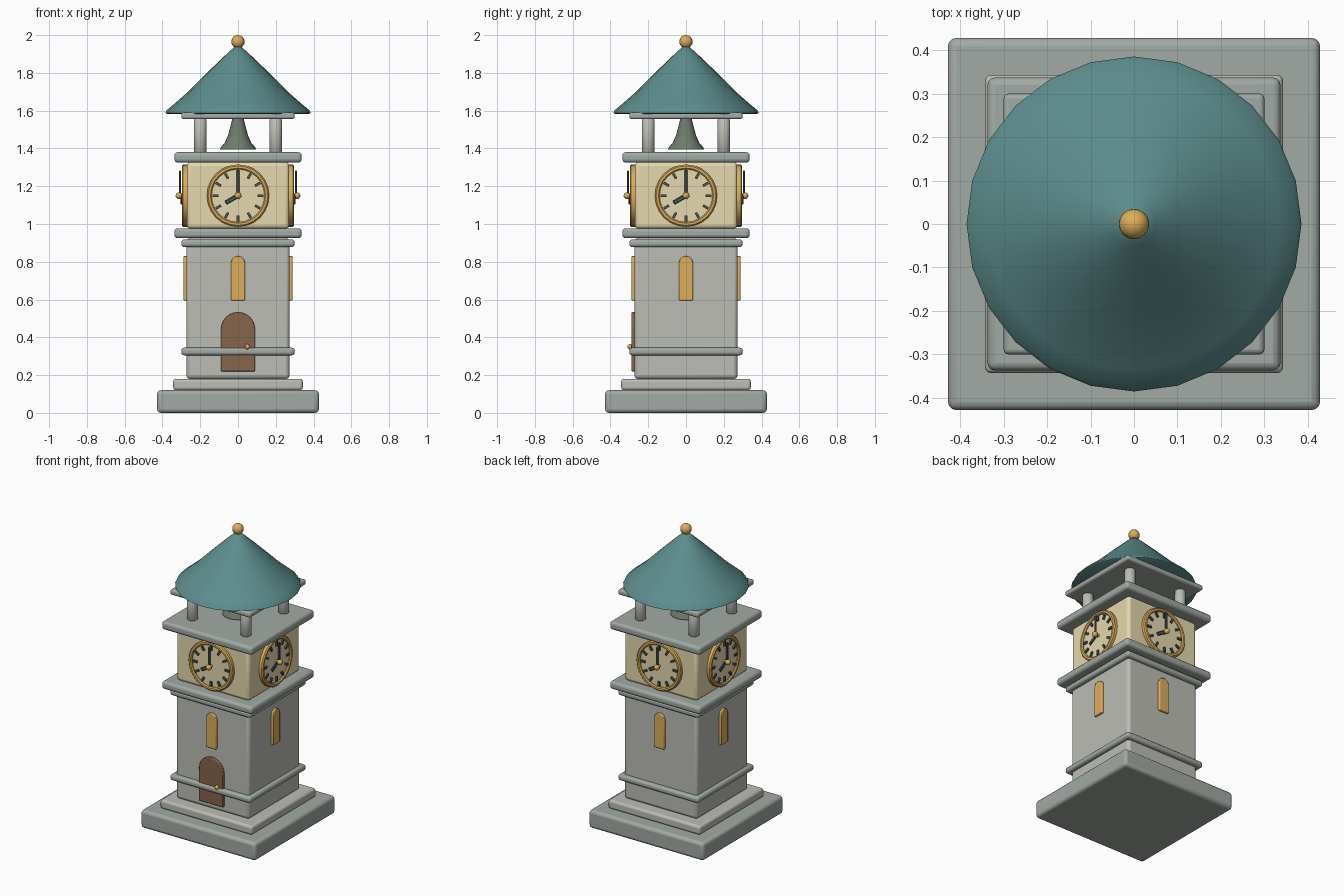
import bpy, bmesh
from math import pi, sin, cos, radians
from mathutils import Matrix, Vector

if "Cube" in bpy.data.objects:
    bpy.data.objects.remove(bpy.data.objects["Cube"])


def mat(name, r, g, b):
    m = bpy.data.materials.new(name)
    m.diffuse_color = (r, g, b, 1)
    m.use_nodes = True
    m.node_tree.nodes["Principled BSDF"].inputs["Base Color"].default_value = m.diffuse_color
    return m


TRIM = mat("trim_stone", .36, .40, .37)
WALL = mat("wall_stone", .50, .51, .46)
CREAM = mat("cream", .78, .69, .42)
GOLD = mat("gold", .72, .42, .10)
TEAL = mat("teal_roof", .11, .27, .27)
WOOD = mat("door_wood", .24, .13, .07)
BRONZE = mat("bell_bronze", .15, .20, .15)
SLATE = mat("slate", .06, .09, .10)


def finish(name, bm, material, M=Matrix(), bevel=0, segs=3):
    bmesh.ops.recalc_face_normals(bm, faces=bm.faces)
    bm.transform(M)
    me = bpy.data.meshes.new(name)
    bm.to_mesh(me)
    bm.free()
    me.materials.append(material)
    ob = bpy.data.objects.new(name, me)
    bpy.context.collection.objects.link(ob)
    if bevel:
        mod = ob.modifiers.new("bevel", 'BEVEL')
        mod.width, mod.segments = bevel, segs
        mod.limit_method = 'ANGLE'
        mod.angle_limit = radians(40)
    bpy.ops.object.select_all(action='DESELECT')
    bpy.context.view_layer.objects.active = ob
    ob.select_set(True)
    bpy.ops.object.shade_smooth_by_angle(angle=radians(40))
    return ob


def box(name, size, loc, material, bevel=0, M=Matrix(), segs=3):
    bm = bmesh.new()
    bmesh.ops.create_cube(bm, size=1)
    bm.transform(Matrix.Translation(loc) @ Matrix.Diagonal((*size, 1)))
    return finish(name, bm, material, M, bevel, segs)


def slab(name, half, z0, z1, material, bevel):
    return box(name, (2 * half, 2 * half, z1 - z0), (0, 0, (z0 + z1) / 2), material, bevel)


def lathe(name, profile, material, n=24, M=Matrix()):
    bm = bmesh.new()
    vs = [bm.verts.new((r, 0, z)) for r, z in profile]
    es = [bm.edges.new(p) for p in zip(vs, vs[1:])]
    bmesh.ops.spin(bm, geom=vs + es, axis=(0, 0, 1), cent=(0, 0, 0), angle=2 * pi, steps=n)
    bmesh.ops.remove_doubles(bm, verts=bm.verts, dist=1e-4)
    return finish(name, bm, material, M)


def ball(name, r, loc, material, M=Matrix()):
    bm = bmesh.new()
    bmesh.ops.create_uvsphere(bm, u_segments=16, v_segments=12, radius=r)
    bm.transform(Matrix.Translation(loc))
    return finish(name, bm, material, M)


def arch(name, half, z0, z1, y_in, y_out, material, M=Matrix()):
    pts = [(-half, z0), (half, z0)]
    pts += [(half * cos(a * pi / 12), z1 - half + half * sin(a * pi / 12)) for a in range(13)]
    bm = bmesh.new()
    f = bm.faces.new([bm.verts.new((x, y_in, z)) for x, z in pts])
    ext = bmesh.ops.extrude_face_region(bm, geom=[f])
    bmesh.ops.translate(bm, vec=(0, y_out - y_in, 0),
                        verts=[v for v in ext['geom'] if isinstance(v, bmesh.types.BMVert)])
    return finish(name, bm, material, M, .005, 2)


# Square masonry tiers, bottom to top
slab("base", .428, 0, .12, TRIM, .02)
slab("step", .343, .12, .18, WALL, .015)
slab("shaft", .273, .18, .925, WALL, .02)
slab("lower_band", .30, .305, .345, TRIM, .015)
slab("upper_band", .30, .878, .918, TRIM, .015)
slab("lower_cornice", .337, .925, .977, TRIM, .018)
slab("clock_room", .271, .975, 1.327, CREAM, .02)
slab("upper_cornice", .337, 1.325, 1.38, TRIM, .018)
slab("belfry_plate", .30, 1.555, 1.59, TRIM, .012)

# Belfry columns
for sx in (-1, 1):
    for sy in (-1, 1):
        lathe("belfry_column", [(0, 1.375), (.026, 1.375), (.034, 1.385), (.034, 1.55),
                                (.026, 1.56), (0, 1.56)], WALL, 16,
              Matrix.Translation((.2 * sx, .2 * sy, 0)))

# Bell, roof and finial
lathe("bell", [(0, 1.395), (.095, 1.395), (.092, 1.405), (.07, 1.43), (.053, 1.47),
               (.042, 1.51), (.033, 1.545), (.03, 1.56), (0, 1.56)], BRONZE)
lathe("roof", [(0, 1.588), (.375, 1.583), (.385, 1.588), (.378, 1.602), (.335, 1.638),
               (.27, 1.695), (.19, 1.775), (.11, 1.853), (.05, 1.91), (.015, 1.94), (0, 1.942)],
      TEAL)
ball("finial", .035, (0, 0, 1.965), GOLD)

# Door with knob
arch("door", .09, .22, .533, -.25, -.289, WOOD)
ball("door_knob", .014, (.05, -.296, .35), GOLD)

# Windows and clocks on all four sides
for k in range(4):
    side = Matrix.Rotation(k * pi / 2, 4, 'Z')
    arch("window", .037, .595, .83, -.25, -.288, GOLD, side)
    dial = side @ Matrix.Translation((0, 0, 1.15)) @ Matrix.Rotation(pi / 2, 4, 'X')
    lathe("clock_rim", [(.14, .265), (.14, .290), (.146, .297), (.158, .297),
                        (.165, .290), (.165, .265), (.14, .265)], GOLD, 24, dial)
    lathe("clock_face", [(0, .265), (.145, .265), (.145, .284), (0, .284)], CREAM, 24, dial)
    for h in range(12):
        turn = dial @ Matrix.Rotation(-h * pi / 6, 4, 'Z')
        box("hour_mark", (.014, .032, .012), (0, .12, .288), SLATE, 0, turn)
    box("minute_hand", (.016, .145, .01), (0, .06, .307), SLATE, .003, dial, 1)
    hour = dial @ Matrix.Rotation(-8 * pi / 6, 4, 'Z')
    box("hour_hand", (.022, .085, .01), (0, .033, .299), SLATE, .003, hour, 1)
    lathe("clock_spindle", [(0, .28), (.01, .28), (.01, .31), (0, .31)], GOLD, 12, dial)
    ball("clock_hub", .018, (0, 0, .312), GOLD, dial)
